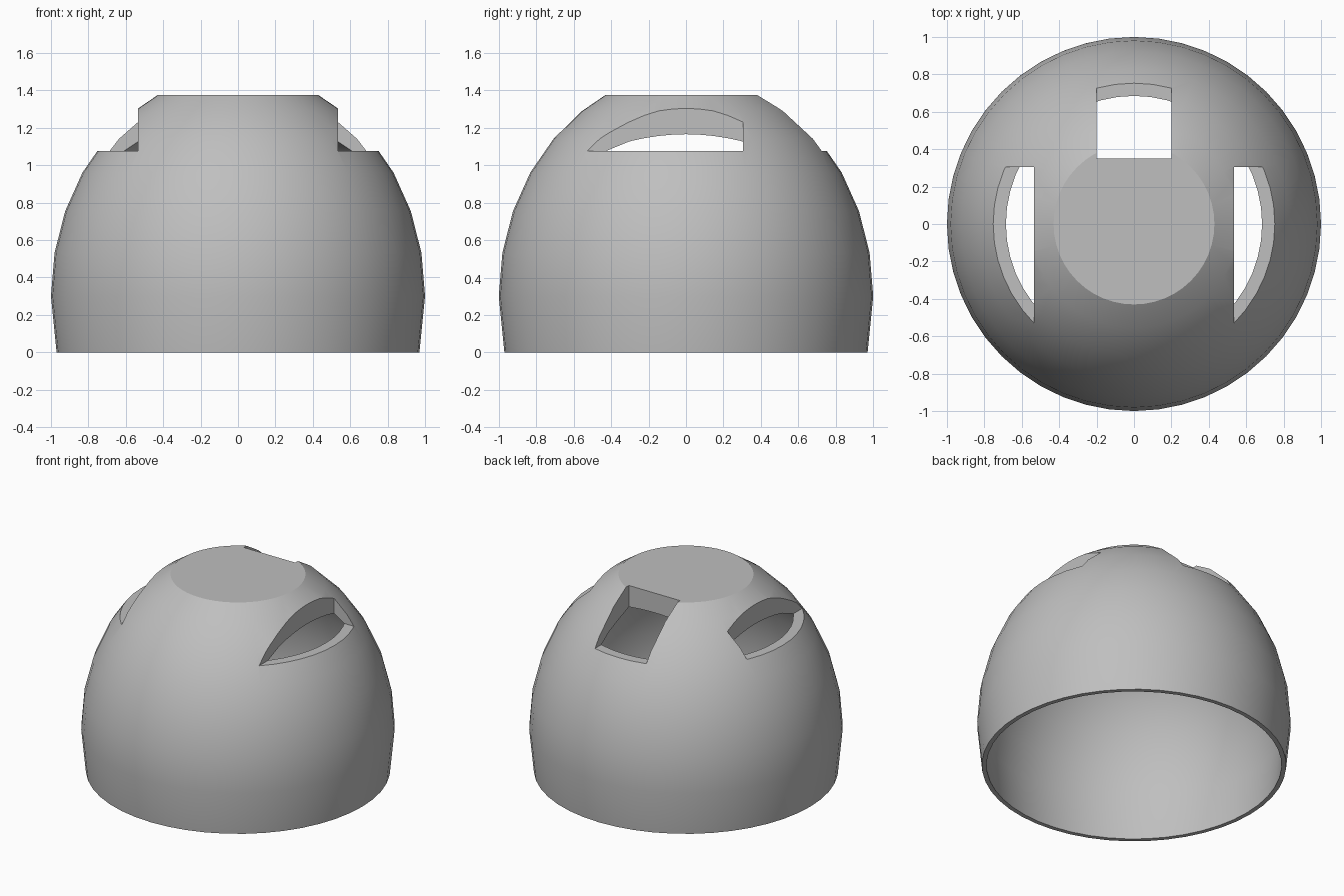
import bpy
import bmesh
from math import sin, cos, radians, pi
from mathutils import Matrix, Vector

cube = bpy.data.objects.get("Cube")
if cube:
    bpy.data.objects.remove(cube, do_unlink=True)

TOP = 1.375
SLOT_FLOOR = 1.075

grey = bpy.data.materials.new("plain grey")
grey.use_nodes = True
colour = (0.52, 0.52, 0.52, 1)
grey.diffuse_color = colour
grey.node_tree.nodes["Principled BSDF"].inputs["Base Color"].default_value = colour


def add_mesh(name, bm):
    bmesh.ops.recalc_face_normals(bm, faces=bm.faces)
    mesh = bpy.data.meshes.new(name)
    bm.to_mesh(mesh)
    bm.free()
    mesh.materials.append(grey)
    obj = bpy.data.objects.new(name, mesh)
    bpy.context.collection.objects.link(obj)
    return obj


def lathe(name, profile, steps=48):
    bm = bmesh.new()
    verts = [bm.verts.new((r, 0, z)) for r, z in profile]
    edges = [bm.edges.new(pair) for pair in zip(verts, verts[1:])]
    bmesh.ops.spin(bm, geom=verts + edges, cent=(0, 0, 0), axis=(0, 0, 1),
                   angle=2 * pi, steps=steps)
    bmesh.ops.remove_doubles(bm, verts=bm.verts, dist=0.0005)
    return add_mesh(name, bm)


def box(name, low, high):
    low, high = Vector(low), Vector(high)
    bm = bmesh.new()
    size = high - low
    bmesh.ops.create_cube(bm, size=1, matrix=Matrix.Translation((low + high) / 2)
                          @ Matrix.Diagonal((*size, 1)))
    obj = add_mesh(name, bm)
    obj.hide_render = True
    return obj


# Dome shell: ellipsoid outside with a flat top, flatter vault inside
outer = [(0, TOP), (0.43, TOP)]
outer += [(cos(radians(a)), 0.3 + 1.19 * sin(radians(a)))
          for a in (56.25, 45, 33.75, 22.5, 11.25, 0)]
outer += [(0.97, 0)]
inner = [(0.94, 0), (0.968, 0.3), (0.948, 0.53), (0.89, 0.74), (0.80, 0.93),
         (0.685, 1.075), (0.61, 1.13), (0.53, 1.168), (0.40, 1.225),
         (0.2, 1.27), (0, 1.285)]
dome = lathe("dome_shell", outer + inner)

# Slots through the wall: one on each side, one at the back
cutters = [
    box("left_slot_cutter", (0.535, -1.2, SLOT_FLOOR), (1.2, 0.305, 1.6)),
    box("right_slot_cutter", (-1.2, -1.2, SLOT_FLOOR), (-0.535, 0.305, 1.6)),
    box("back_slot_cutter", (-0.2, 0.35, SLOT_FLOOR), (0.2, 1.2, 1.6)),
]
bpy.context.view_layer.objects.active = dome
dome.select_set(True)
for cutter in cutters:
    cut = dome.modifiers.new(cutter.name, "BOOLEAN")
    cut.operation = "DIFFERENCE"
    cut.solver = "EXACT"
    cut.object = cutter
    bpy.ops.object.modifier_apply(modifier=cut.name)
    bpy.data.objects.remove(cutter, do_unlink=True)

# Smooth curves, crisp rims and slots
bpy.ops.object.shade_smooth_by_angle(angle=radians(25))
